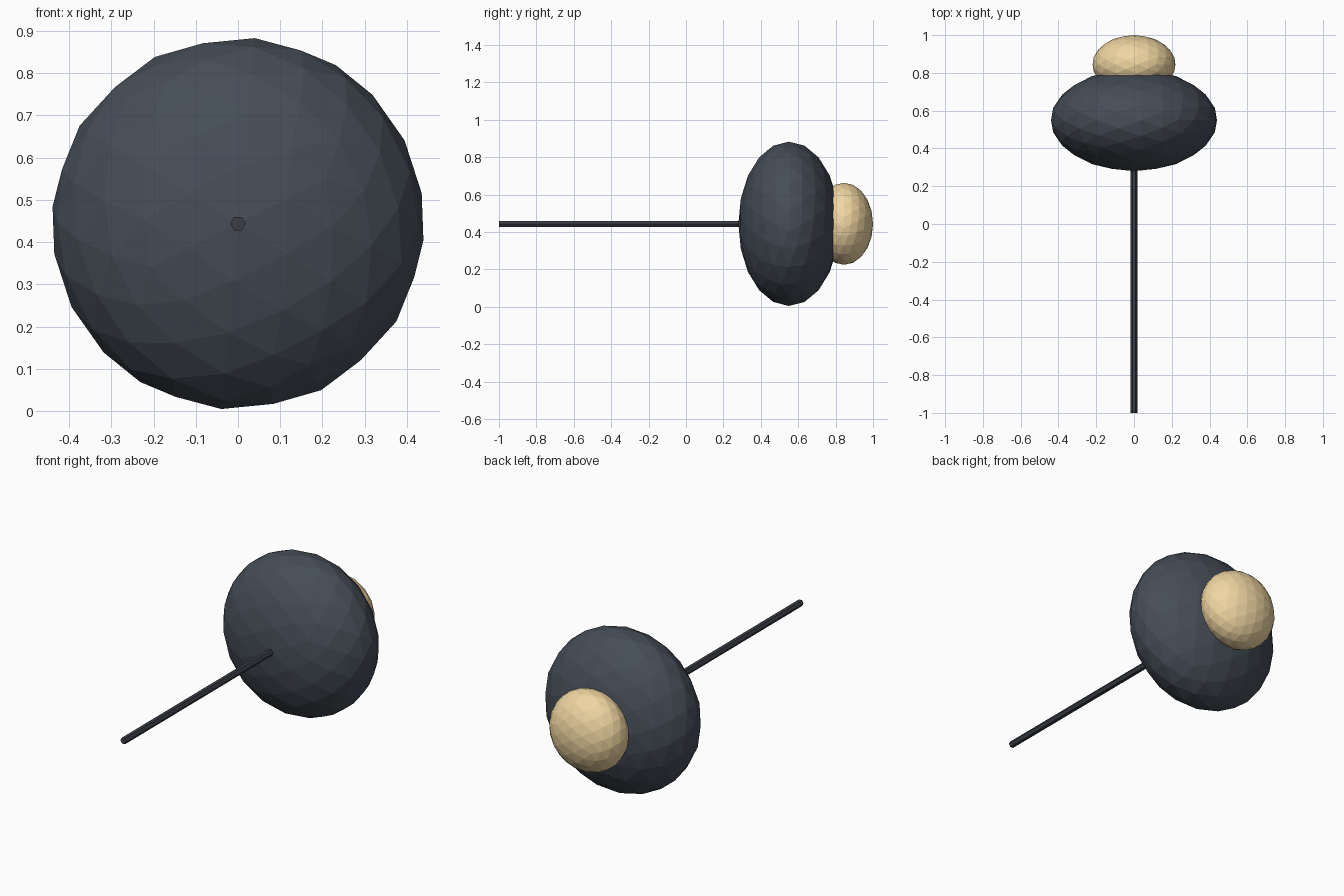
import bpy, bmesh, math
from mathutils import Matrix, Vector

if "Cube" in bpy.data.objects:
    bpy.data.objects.remove(bpy.data.objects["Cube"])

CZ = 0.444  # height of the common axis


def material(name, rgb):
    m = bpy.data.materials.new(name)
    m.diffuse_color = (*rgb, 1)
    m.use_nodes = True
    m.node_tree.nodes["Principled BSDF"].inputs["Base Color"].default_value = m.diffuse_color
    return m


def add_object(name, bm, mat):
    bmesh.ops.recalc_face_normals(bm, faces=bm.faces)
    me = bpy.data.meshes.new(name)
    bm.to_mesh(me)
    bm.free()
    me.materials.append(mat)
    ob = bpy.data.objects.new(name, me)
    bpy.context.collection.objects.link(ob)
    return ob


def flattened_ball(name, y, radius, depth, mat):
    bm = bmesh.new()
    # turn the icosphere so its edge midpoints lie on the axes
    turn = Matrix.Rotation(math.atan(2) / 2, 4, 'Y')
    bmesh.ops.create_icosphere(
        bm, subdivisions=3, radius=1,
        matrix=Matrix.Translation((0, y, CZ)) @ Matrix.Diagonal((radius, depth, radius, 1)) @ turn)
    return add_object(name, bm, mat)


def hex_rod(name, y0, y1, radius, mat):
    bm = bmesh.new()
    ring = [bm.verts.new((radius * math.cos(k * math.pi / 3), y0,
                          CZ + radius * math.sin(k * math.pi / 3))) for k in range(6)]
    face = bm.faces.new(ring)
    ext = bmesh.ops.extrude_face_region(bm, geom=[face], use_keep_orig=True)
    moved = [g for g in ext["geom"] if isinstance(g, bmesh.types.BMVert)]
    bmesh.ops.translate(bm, verts=moved, vec=Vector((0, y1 - y0, 0)))
    return add_object(name, bm, mat)


dark = material("slate", (0.06, 0.075, 0.095))
tan = material("pale_tan", (0.87, 0.67, 0.36))
rod = material("dark_rod", (0.042, 0.047, 0.06))

# large flattened body, small pale end cap, thin front rod
flattened_ball("body", 0.55, 0.441, 0.27, dark)
flattened_ball("end_cap", 0.845, 0.22, 0.155, tan)
hex_rod("front_rod", -1.0, 0.35, 0.0185, rod)
